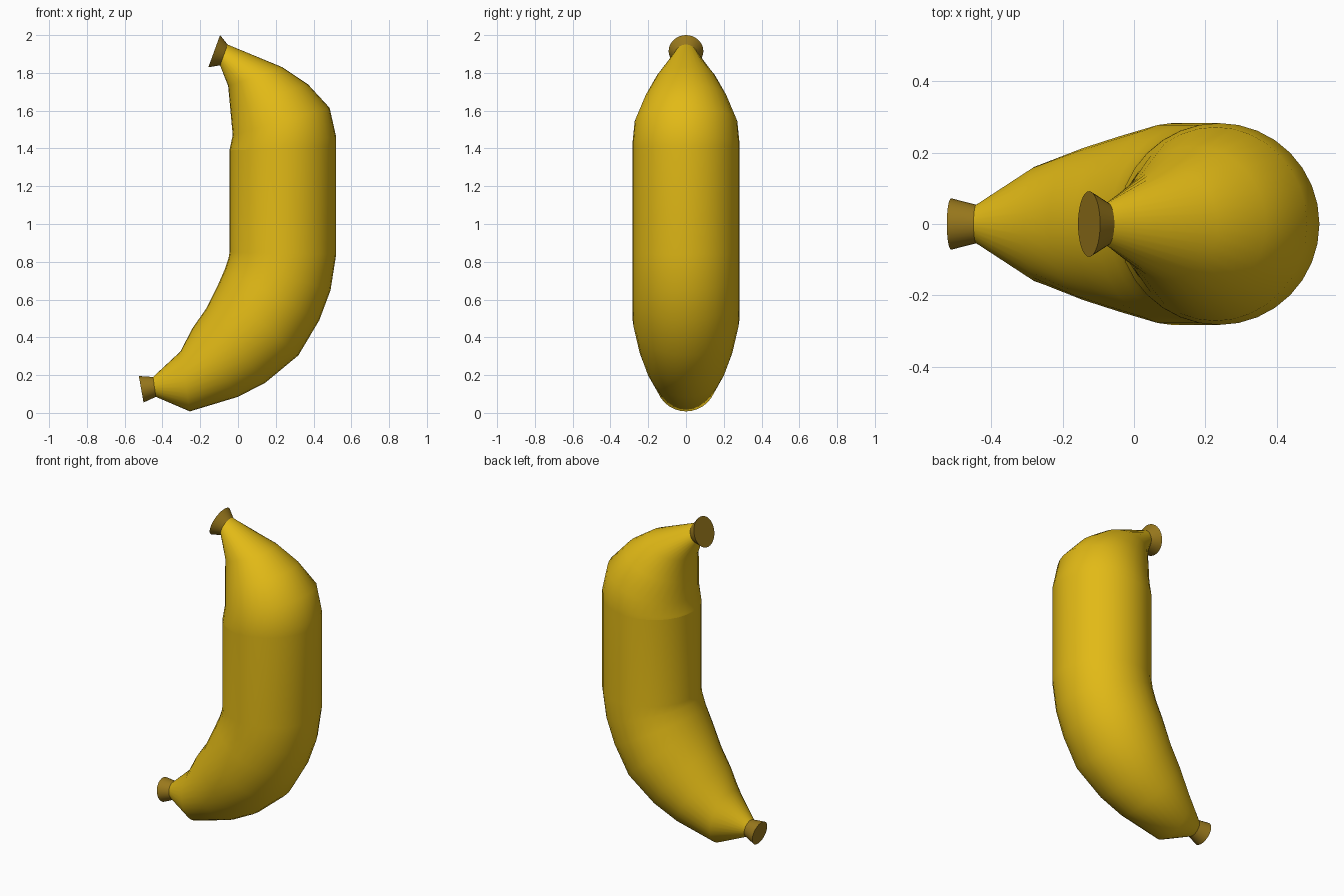
import bpy, bmesh, math
from mathutils import Vector

default = bpy.data.objects.get("Cube")
if default:
    bpy.data.objects.remove(default, do_unlink=True)

SIDES = 32


def make_material(name, rgb):
    mat = bpy.data.materials.new(name)
    mat.use_nodes = True
    mat.diffuse_color = (*rgb, 1)
    mat.node_tree.nodes["Principled BSDF"].inputs["Base Color"].default_value = (*rgb, 1)
    return mat


def loft(name, rings, mat, cap_start=False, cap_end=False):
    """Skin rings given as inner x, inner z, outer x, outer z, half width."""
    bm = bmesh.new()
    loops = []
    for ix, iz, ox, oz, half in rings:
        inner, outer = Vector((ix, 0, iz)), Vector((ox, 0, oz))
        centre, arm = (inner + outer) / 2, (outer - inner) / 2
        angles = [2 * math.pi * i / SIDES for i in range(SIDES)]
        loops.append([bm.verts.new(centre + arm * math.cos(a) + Vector((0, half * math.sin(a), 0)))
                      for a in angles])
    for low, high in zip(loops, loops[1:]):
        for i in range(SIDES):
            j = (i + 1) % SIDES
            bm.faces.new((low[i], low[j], high[j], high[i]))
    if cap_start:
        bm.faces.new(loops[0])
    if cap_end:
        bm.faces.new(loops[-1])
    # Consistent outward direction: every loft runs from bottom to top
    for face in bm.faces:
        face.smooth = True
    if cap_start:
        bm.faces.ensure_lookup_table()
        cap = [f for f in bm.faces if len(f.verts) == SIDES]
        cap[0].normal_flip()
    mesh = bpy.data.meshes.new(name)
    bm.to_mesh(mesh)
    bm.free()
    mesh.materials.append(mat)
    obj = bpy.data.objects.new(name, mesh)
    bpy.context.collection.objects.link(obj)
    bpy.ops.object.select_all(action="DESELECT")
    obj.select_set(True)
    bpy.context.view_layer.objects.active = obj
    bpy.ops.object.shade_smooth_by_angle(angle=math.radians(50))
    return obj


peel = make_material("ripe yellow peel", (0.76, 0.49, 0.008))
stalk = make_material("brown stalk", (0.32, 0.19, 0.012))

# Shared joints between the parts
bottom_neck = (-0.45, 0.19, -0.435, 0.085, 0.054)
seam = (-0.045, 1.39, 0.52, 1.41, 0.283)
top_neck = (-0.095, 1.84, -0.055, 1.95, 0.06)

# Curved lower body and straight middle
loft("lower_peel", [
    bottom_neck,
    (-0.305, 0.325, -0.255, 0.008, 0.16),
    (-0.24, 0.45, 0.0, 0.085, 0.217),
    (-0.17, 0.55, 0.145, 0.16, 0.25),
    (-0.105, 0.68, 0.32, 0.305, 0.283),
    (-0.07, 0.76, 0.43, 0.49, 0.283),
    (-0.05, 0.82, 0.49, 0.65, 0.283),
    (-0.045, 0.85, 0.52, 0.84, 0.283),
    seam], peel)

# Tapering upper body leaning toward the stem
loft("upper_peel", [
    seam,
    (-0.043, 1.40, 0.52, 1.46, 0.283),
    (-0.028, 1.47, 0.485, 1.615, 0.272),
    (-0.04, 1.60, 0.37, 1.74, 0.217),
    (-0.052, 1.73, 0.235, 1.83, 0.155),
    top_neck], peel)

# Flared stalk ends
loft("bottom_tip", [(-0.525, 0.195, -0.50, 0.055, 0.072), bottom_neck], stalk, cap_start=True)
loft("top_stem", [top_neck, (-0.157, 1.83, -0.095, 2.0, 0.092)], stalk, cap_end=True)
